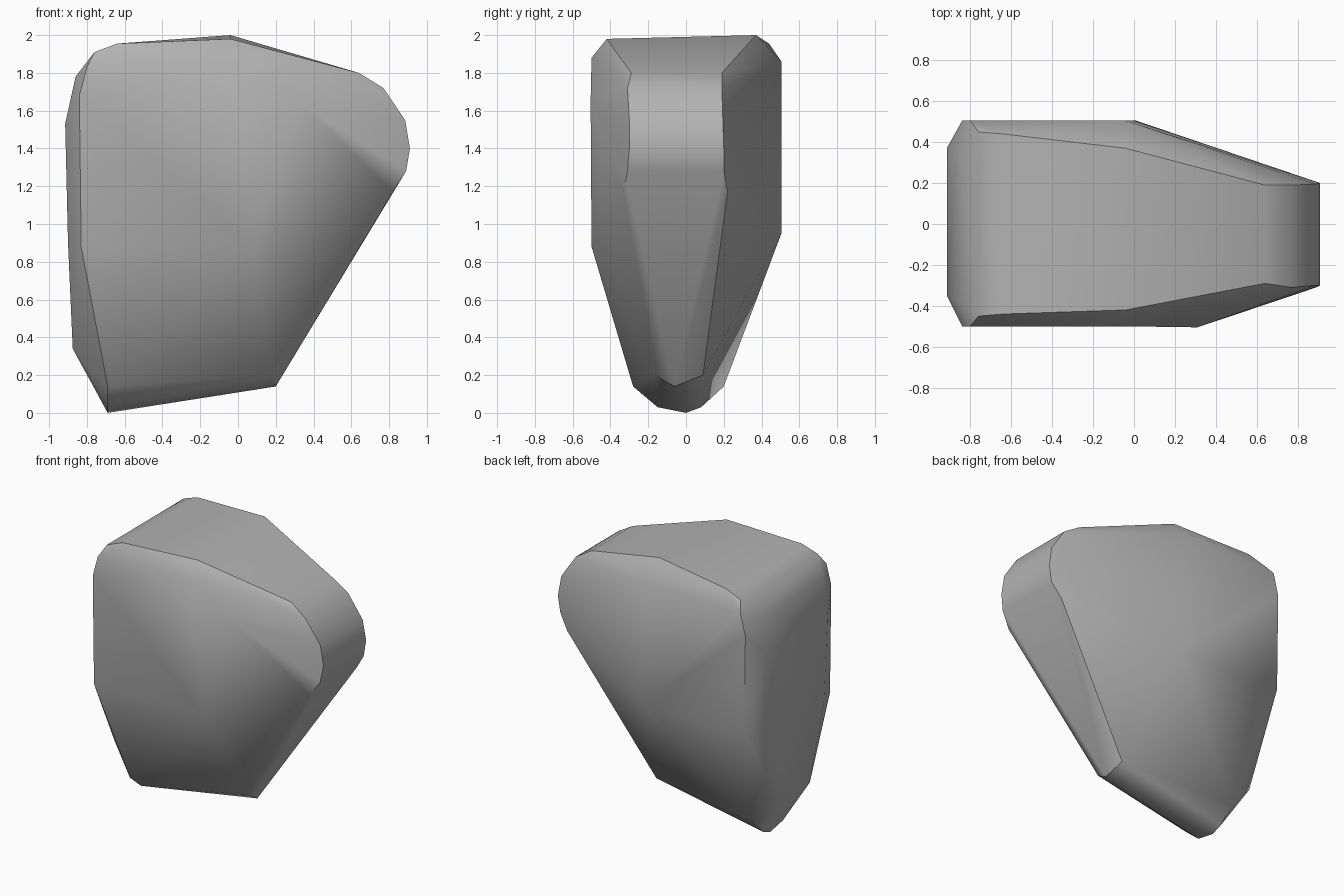
import bpy
import bmesh
from math import radians

default_cube = bpy.data.objects.get("Cube")
if default_cube:
    bpy.data.objects.remove(default_cube, do_unlink=True)


def make_material(name, colour):
    material = bpy.data.materials.new(name)
    material.use_nodes = True
    material.diffuse_color = colour
    material.node_tree.nodes["Principled BSDF"].inputs["Base Color"].default_value = colour
    return material


def across(x, z, front, back):
    """Two corners that span the stone from front to back."""
    return [(x, front, z), (x, back, z)]


def hull_stone(name, corners, material):
    """Wrap the corners in a convex skin and merge its nearly flat facets."""
    mesh = bpy.data.meshes.new(name)
    bm = bmesh.new()
    for corner in corners:
        bm.verts.new(corner)
    result = bmesh.ops.convex_hull(bm, input=bm.verts)
    loose = {v for v in result["geom_interior"] + result["geom_unused"]
             if isinstance(v, bmesh.types.BMVert)}
    bmesh.ops.delete(bm, geom=list(loose), context="VERTS")
    bmesh.ops.dissolve_limit(bm, angle_limit=radians(2), verts=bm.verts, edges=bm.edges)
    bmesh.ops.recalc_face_normals(bm, faces=bm.faces)
    bm.to_mesh(mesh)
    bm.free()
    stone = bpy.data.objects.new(name, mesh)
    bpy.context.collection.objects.link(stone)
    mesh.materials.append(material)
    return stone


corners = []

# Sloping crown, from the rounded shoulder to the tip
corners += across(-.64, 1.955, -.44, .44)
corners += across(-.76, 1.91, -.45, .45)
corners += [(-.04, -.42, 1.98), (-.04, .37, 2)]
corners += across(.64, 1.8, -.29, .19)

# Narrow rounded tip
corners += across(.77, 1.72, -.31, .19)
corners += across(.885, 1.55, -.3, .195)
corners += across(.91, 1.4, -.3, .2)
corners += across(.89, 1.28, -.31, .2)
corners += across(.82, 1.17, -.33, .22)

# Broad front cheek
corners += [(-.8, -.5, 1.83), (-.04, -.5, 1.88), (.31, -.505, 1.65),
            (.08, -.5, .88), (-.83, -.5, .88), (-.84, -.5, 1.68)]

# Broad back cheek
corners += [(-.8, .505, 1.84), (-.04, .505, 1.86), (.01, .505, .95),
            (-.83, .505, .95), (-.84, .505, 1.68)]

# Flat blunt end
corners += across(-.86, 1.78, -.38, .39)
corners += across(-.915, 1.53, -.35, .37)
corners += across(-.9, .9, -.33, .35)
corners += across(-.875, .34, -.2, .16)

# Tapered foot
corners += across(-.69, .14, -.28, .2)
corners += across(-.69, .03, -.15, .08)
corners += across(.18, .2, -.16, .09)
corners += [(-.69, 0, 0), (.2, -.06, .14)]

grey_stone = make_material("grey stone", (.45, .45, .45, 1))
boulder = hull_stone("boulder", corners, grey_stone)

# Soft facets with crisp main ridges
bpy.ops.object.select_all(action="DESELECT")
boulder.select_set(True)
bpy.context.view_layer.objects.active = boulder
bpy.ops.object.shade_smooth_by_angle(angle=radians(35))
